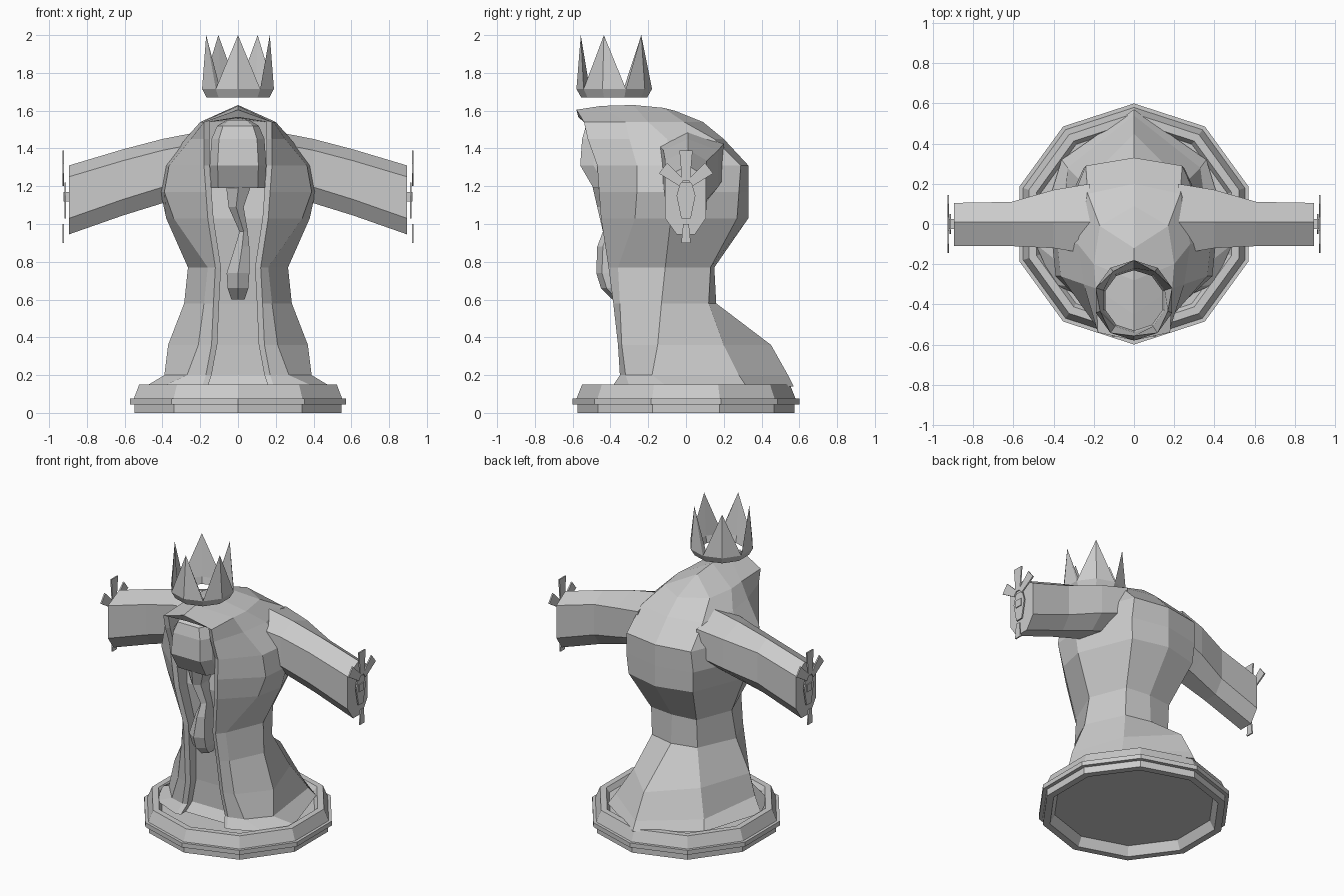
import bpy
import bmesh
import math
from mathutils import Vector, Matrix

if "Cube" in bpy.data.objects:
    bpy.data.objects.remove(bpy.data.objects["Cube"], do_unlink=True)

# One plain stone material for every part
stone = bpy.data.materials.new("light grey stone")
stone.use_nodes = True
colour = (0.6, 0.6, 0.6, 1)
stone.diffuse_color = colour
stone.node_tree.nodes["Principled BSDF"].inputs["Base Color"].default_value = colour


def finish(name, bm):
    bmesh.ops.remove_doubles(bm, verts=bm.verts, dist=0.0005)
    bmesh.ops.recalc_face_normals(bm, faces=bm.faces)
    mesh = bpy.data.meshes.new(name)
    bm.to_mesh(mesh)
    bm.free()
    mesh.materials.append(stone)
    obj = bpy.data.objects.new(name, mesh)
    bpy.context.collection.objects.link(obj)
    return obj


def loft(name, rings, cap_start=True, cap_end=True):
    """Skin a list of closed rings that share the same point count."""
    bm = bmesh.new()
    rows = [[bm.verts.new(point) for point in ring] for ring in rings]
    count = len(rows[0])
    for lower, upper in zip(rows, rows[1:]):
        for i in range(count):
            j = (i + 1) % count
            bm.faces.new((lower[i], lower[j], upper[j], upper[i]))
    if cap_start:
        bm.faces.new(rows[0][::-1])
    if cap_end:
        bm.faces.new(rows[-1])
    return finish(name, bm)


def polygon(radius, z, sides=10, centre_y=0):
    ring = []
    for i in range(sides):
        angle = math.tau * i / sides - math.pi / 2
        ring.append((radius * math.cos(angle), centre_y + radius * math.sin(angle), z))
    return ring


def mirrored_ring(half):
    """Close a half outline whose first and last points lie on the centre plane."""
    return half + [(-x, y, z) for x, y, z in reversed(half[1:-1])]


def plate(name, outline, x, thickness=0.009):
    """Thin plate facing sideways, outline given as (y, z)."""
    return loft(name, [[(x + s * thickness / 2, y, z) for y, z in outline] for s in (-1, 1)])


# Stepped ten-sided pedestal, hollow below and with a sunken top
pedestal = [(0.5, 0.06), (0.53, 0.0), (0.575, 0.0), (0.575, 0.045), (0.6, 0.045),
            (0.6, 0.075), (0.58, 0.075), (0.55, 0.15), (0.51, 0.15), (0.49, 0.12)]
loft("pedestal", [polygon(r, z) for r, z in pedestal])

# Robe: height, opening half width, front y, panel depth, front corner x and y,
# side x and y, back corner x and y, back centre y
robe_levels = [
    (0.14, 0.16, -0.39, 0.06, 0.40, -0.30, 0.49, -0.10, 0.36, 0.32, 0.57),
    (0.20, 0.14, -0.35, 0.06, 0.27, -0.32, 0.39, -0.18, 0.33, 0.28, 0.54),
    (0.36, 0.11, -0.36, 0.07, 0.21, -0.34, 0.37, -0.15, 0.25, 0.20, 0.45),
    (0.58, 0.10, -0.385, 0.08, 0.18, -0.35, 0.285, -0.13, 0.17, 0.12, 0.16),
    (0.77, 0.09, -0.41, 0.08, 0.16, -0.36, 0.265, -0.11, 0.17, 0.13, 0.15),
    (1.03, 0.13, -0.45, 0.09, 0.34, -0.27, 0.38, -0.08, 0.24, 0.27, 0.33),
    (1.17, 0.14, -0.46, 0.12, 0.39, -0.26, 0.41, -0.07, 0.25, 0.28, 0.33),
    (1.31, 0.15, -0.47, 0.15, 0.365, -0.26, 0.385, -0.07, 0.24, 0.29, 0.33),
    (1.45, 0.15, -0.52, 0.19, 0.25, -0.30, 0.28, -0.10, 0.23, 0.15, 0.20),
    (1.54, 0.15, -0.54, 0.19, 0.19, -0.32, 0.20, -0.20, 0.17, -0.01, 0.09),
]


def robe_ring(z, opening, front, depth, corner, corner_y, side, side_y, back_x, back_y, back):
    return mirrored_ring([
        (0, front + depth, z), (opening, front + depth, z), (opening, front + 0.01, z),
        (opening + 0.03, front, z), (corner, corner_y, z),
        (side, side_y, z), (back_x, back_y, z), (0, back, z)])


rings = [robe_ring(*level) for level in robe_levels]
# Hood ridge, with the inside of the opening a little lower
ridge = [(-0.36, 1.56), (-0.36, 1.56), (-0.57, 1.565), (-0.58, 1.605),
         (-0.45, 1.625), (-0.28, 1.63), (-0.12, 1.615), (-0.06, 1.60)]
rings.append(mirrored_ring([(0, y, z) for y, z in ridge]))
loft("robe", rings, cap_end=False)

# Face under the hood
face_levels = [(1.19, 0.145, -0.49), (1.31, 0.15, -0.56), (1.45, 0.14, -0.55),
               (1.52, 0.11, -0.53), (1.55, 0.06, -0.48)]
loft("face", [mirrored_ring([(0, y, z), (w * 0.72, y, z), (w, y + 0.07, z),
                             (w, -0.33, z), (0, -0.33, z)]) for z, w, y in face_levels])

# Twisting beard: centre x, height, half width, front y
beard_levels = [(0.005, 1.22, 0.07, -0.50), (-0.01, 1.09, 0.04, -0.47),
                (0.03, 0.96, 0.022, -0.44), (0.022, 0.88, 0.038, -0.47),
                (0.0, 0.74, 0.06, -0.475), (0.0, 0.66, 0.055, -0.45), (0.0, 0.6, 0.035, -0.39)]
loft("beard", [[(x - w, y + 0.04, z), (x, y, z), (x + w, y + 0.03, z),
                (x + w, -0.31, z), (x - w, -0.31, z)] for x, z, w, y in beard_levels])

# Sleeves: distance out, ridge height, underside height, front y, back y
sleeve_levels = [(0.22, 1.485, 1.16, -0.15, 0.20), (0.40, 1.45, 1.11, -0.12, 0.17),
                 (0.61, 1.395, 1.045, -0.11, 0.11), (0.895, 1.31, 0.945, -0.11, 0.105)]
# Spoke: angle, inner length, outer length, half width at the outer end
spokes = [(0, 0.03, 0.19, 0.035), (52, 0.03, 0.155, 0.035), (-52, 0.03, 0.155, 0.035),
          (180, 0.20, 0.30, 0.025)]
hub_centre = Vector((0, 1.2))

for label, side in (("left", 1), ("right", -1)):
    loft(label + "_sleeve", [[(side * x, y, z) for y, z in (
        (0.01, top), (back, top - 0.06), (back, low + 0.085), (back * 0.45, low),
        (front * 0.45, low), (front, low + 0.085), (front, top - 0.06))]
        for x, top, low, front, back in sleeve_levels])
    # Cuff ornament: shield plate, radiating spokes and a short pin
    shield = [(-0.03, 1.22), (0.03, 1.22), (0.05, 1.15), (0.025, 1.03),
              (-0.025, 1.03), (-0.05, 1.15)]
    plate(label + "_cuff_shield", shield, side * 0.915)
    for number, (angle, inner, outer, half) in enumerate(spokes):
        turn = Matrix.Rotation(math.radians(angle), 2)
        outline = [turn @ Vector(p) + hub_centre for p in (
            (-half * 0.6, inner), (half * 0.6, inner), (half, outer), (-half, outer))]
        plate(f"{label}_cuff_spoke_{number + 1}", outline, side * 0.925)
    pin = [(-0.025, 1.12), (0.025, 1.12), (0.025, 1.17), (-0.025, 1.17)]
    plate(label + "_cuff_pin", pin, side * 0.905, 0.04)

# Floating five-pointed crown, an open band whose walls meet at sharp tips
crown_y = -0.38


def crown_ring(radius, z):
    return polygon(radius, z, centre_y=crown_y)


rim, points = crown_ring(0.2, 1.715), crown_ring(0.177, 2.0)
tips = [points[i] if i % 2 == 0 else rim[i] for i in range(len(rim))]
foot = crown_ring(0.175, 1.67)
loft("crown", [foot, rim, tips, crown_ring(0.16, 1.715), crown_ring(0.15, 1.67), foot],
     cap_start=False, cap_end=False)
